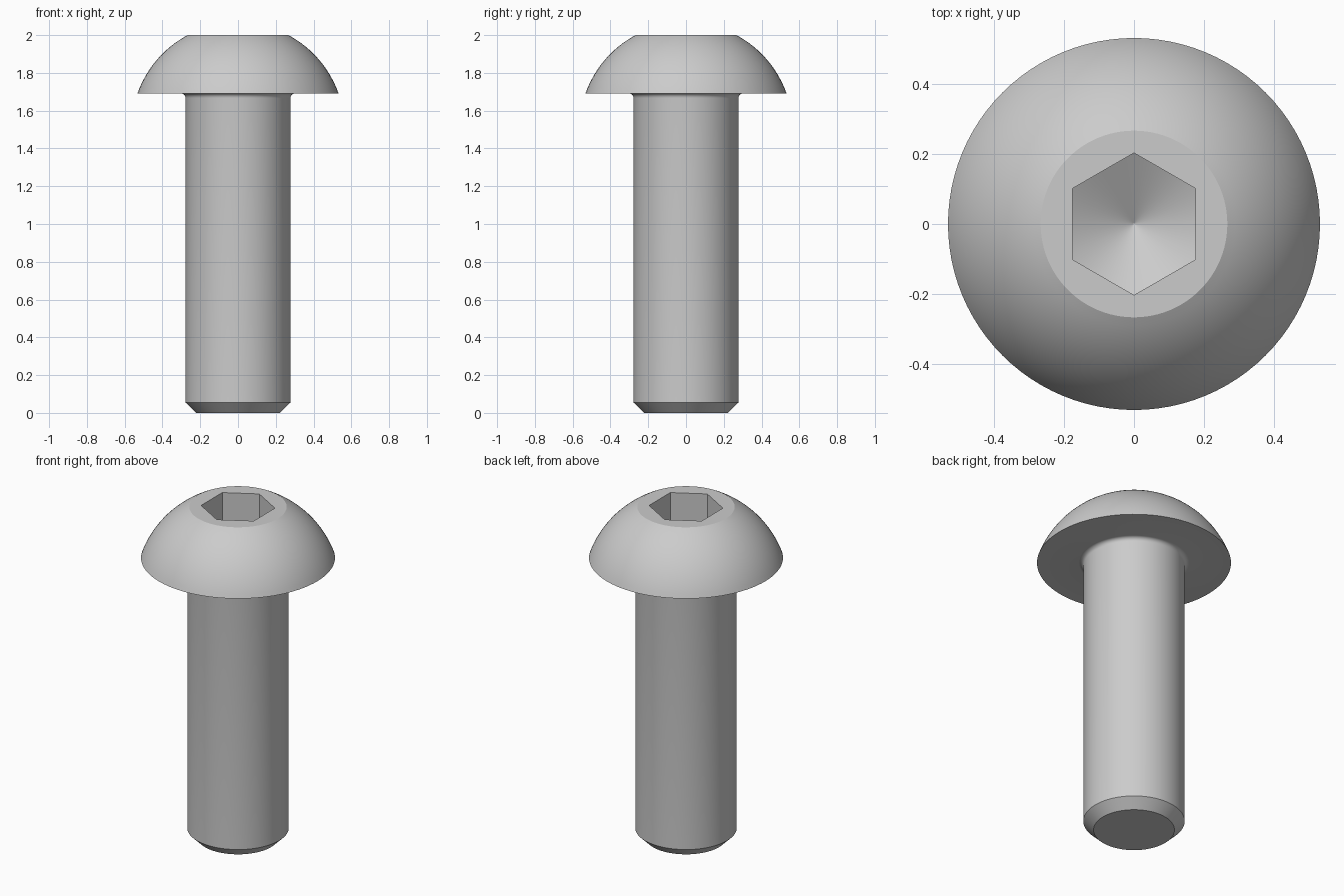
import bpy, bmesh, math

cube = bpy.data.objects.get("Cube")
if cube:
    bpy.data.objects.remove(cube)

SEGS = 96
SHANK_R, HEAD_R, FLAT_R = 0.278, 0.532, 0.267
HEAD_Z, TOP_Z = 1.692, 2.0
HEX_APOTHEM, SOCKET_Z, CONE_SLOPE = 0.176, 1.79, 0.577

steel = bpy.data.materials.new("steel grey")
steel.use_nodes = True
colour = (0.6, 0.6, 0.6, 1)
steel.diffuse_color = colour
steel.node_tree.nodes["Principled BSDF"].inputs["Base Color"].default_value = colour


def circle(radius, z):
    return lambda a: (radius, z)


def hex_radius(a):
    # Hexagon with corners on the y axis
    return HEX_APOTHEM / math.cos((a + math.pi / 6) % (math.pi / 3) - math.pi / 6)


def socket_floor(a):
    # Drill cone trimmed by the hexagonal walls
    r = hex_radius(a)
    return r, SOCKET_Z + CONE_SLOPE * (r - hex_radius(math.pi / 2))


def build_bolt():
    # Chamfered tip and shank
    rings = [circle(0.222, 0), circle(SHANK_R, 0.055)]

    # Fillet under the head
    fillet = 0.025
    for i in range(7):
        t = math.pi / 2 * i / 6
        rings.append(circle(SHANK_R + fillet * (1 - math.cos(t)),
                            HEAD_Z - fillet * (1 - math.sin(t))))

    # Domed head: arc centred on the axis
    centre = (FLAT_R**2 + TOP_Z**2 - HEAD_R**2 - HEAD_Z**2) / (2 * (TOP_Z - HEAD_Z))
    radius = math.hypot(FLAT_R, TOP_Z - centre)
    start = math.atan2(HEAD_Z - centre, HEAD_R)
    end = math.atan2(TOP_Z - centre, FLAT_R)
    for i in range(17):
        t = start + (end - start) * i / 16
        rings.append(circle(radius * math.cos(t), centre + radius * math.sin(t)))

    # Hexagonal socket with a conical floor
    apex = SOCKET_Z - CONE_SLOPE * hex_radius(math.pi / 2)
    rings += [lambda a: (hex_radius(a), TOP_Z), socket_floor,
              circle(0.004, apex + CONE_SLOPE * 0.004)]

    bm = bmesh.new()
    loops = []
    for ring in rings:
        loop = []
        for i in range(SEGS):
            a = math.tau * i / SEGS
            r, z = ring(a)
            loop.append(bm.verts.new((r * math.cos(a), r * math.sin(a), z)))
        loops.append(loop)
    for low, high in zip(loops, loops[1:]):
        for i in range(SEGS):
            j = (i + 1) % SEGS
            bm.faces.new((low[i], low[j], high[j], high[i]))

    # Flat tip and cone apex
    bm.faces.new(list(reversed(loops[0])))
    point = bm.verts.new((0, 0, apex))
    for i in range(SEGS):
        bm.faces.new((loops[-1][i], loops[-1][(i + 1) % SEGS], point))

    mesh = bpy.data.meshes.new("button_head_bolt")
    bm.to_mesh(mesh)
    bm.free()
    mesh.materials.append(steel)
    obj = bpy.data.objects.new("button_head_bolt", mesh)
    bpy.context.collection.objects.link(obj)
    return obj


bolt = build_bolt()
bpy.ops.object.select_all(action="DESELECT")
bolt.select_set(True)
bpy.context.view_layer.objects.active = bolt
bpy.ops.object.shade_smooth_by_angle(angle=math.radians(20))
